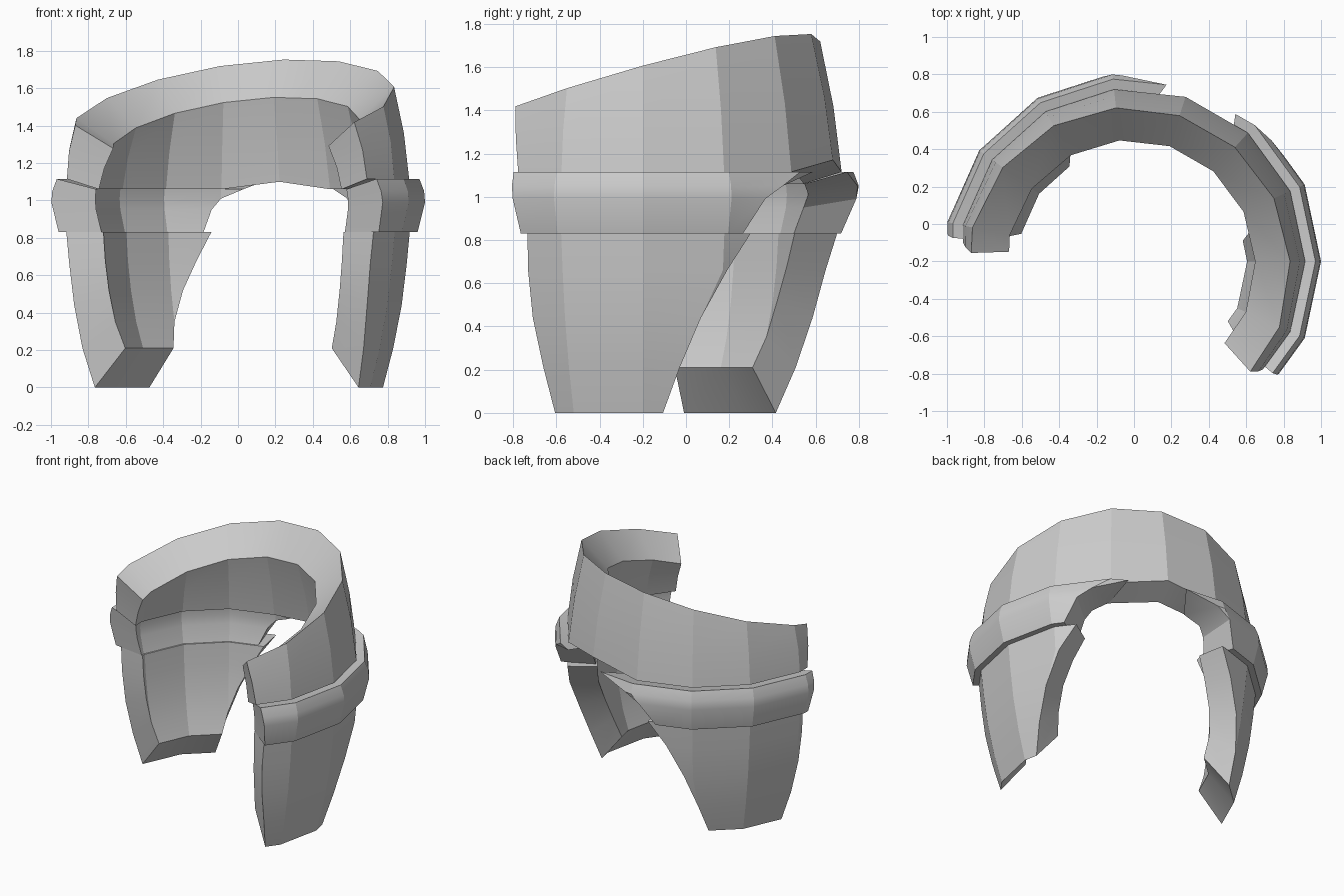
import bpy, bmesh, math

if "Cube" in bpy.data.objects:
    bpy.data.objects.remove(bpy.data.objects["Cube"])

CX, CY = -0.01, -0.20      # centre of the curved shell
AXIS = 67                  # direction of the shell's symmetry axis, degrees
STEP = 24                  # the shell follows a 15-sided polygon


def point(r, z, a):
    """Point on the 15-sided ring of radius r at angle a."""
    off = a % STEP - STEP / 2
    rr = r * math.cos(math.radians(STEP / 2)) / math.cos(math.radians(off))
    return CX + rr * math.cos(math.radians(a)), CY + rr * math.sin(math.radians(a)), z


def shell(name, outer, inner):
    """Thick curved panel. Each row is (start angle, end angle, f(a) -> (r, z)), bottom to top."""
    bm = bmesh.new()
    grid_angles = range(-48, 193, STEP)
    loop = []
    for lo, hi, f in outer + inner[::-1]:
        angles = [lo] + [min(max(a, lo), hi) for a in grid_angles] + [hi]
        loop.append([bm.verts.new(point(*f(a), a)) for a in angles])
    n, cols = len(loop), len(loop[0])
    for i in range(n):
        p, q = loop[i], loop[(i + 1) % n]
        for c in range(cols - 1):
            bm.faces.new((p[c], p[c + 1], q[c + 1], q[c]))
    for c in (0, cols - 1):                       # end walls
        for i in range(n // 2 - 1):
            bm.faces.new((loop[i][c], loop[i + 1][c], loop[n - 2 - i][c], loop[n - 1 - i][c]))
    bmesh.ops.remove_doubles(bm, verts=bm.verts, dist=0.0005)
    bmesh.ops.dissolve_degenerate(bm, edges=bm.edges, dist=0.0005)
    bmesh.ops.recalc_face_normals(bm, faces=bm.faces)
    mesh = bpy.data.meshes.new(name)
    bm.to_mesh(mesh)
    bm.free()
    obj = bpy.data.objects.new(name, mesh)
    bpy.context.collection.objects.link(obj)
    bpy.ops.object.select_all(action='DESELECT')
    obj.select_set(True)
    bpy.context.view_layer.objects.active = obj
    bpy.ops.object.shade_smooth_by_angle(angle=math.radians(22))
    return obj


def side_rows(profile, side):
    """Profile rows (r, z, front half-angle, back half-angle) placed on one side of the axis."""
    rows = []
    for r, z, front, back in profile:
        a, b = AXIS + side * front, AXIS + side * back
        rows.append((min(a, b), max(a, b), lambda ang, r=r, z=z: (r, z)))
    return rows


# Upper collar: top edge rises towards the back and slopes inwards
def top_z(a):
    return 1.498 + 0.257 * math.cos(math.radians(a - 65))


def top_outer(a):
    return 0.878 - 0.17 * (top_z(a) - 1.41), top_z(a)


def top_inner(a):
    return 0.672 - 0.07 * (top_z(a) - 1.41), 1.28 + 0.79 * (top_z(a) - 1.41)


def base_outer(a):
    return 0.925, 1.17 if abs(a - 72) < 1 else 1.115


def base_inner(a):
    return 0.75, 1.10 if abs(a - 72) < 1 else 1.06


def middle(f, g, bulge):
    def mid(a):
        (r0, z0), (r1, z1) = f(a), g(a)
        return (r0 + r1) / 2 + bulge, (z0 + z1) / 2
    return mid


def full(half, f):
    return AXIS - half, AXIS + half, f


shell("upper_collar",
      [full(106.5, base_outer), full(108, middle(base_outer, top_outer, 0.012)), full(110, top_outer)],
      [full(107, base_inner), full(107.5, middle(base_inner, top_inner, 0.01)), full(108.5, top_inner)])

# Raised belt and tapering lower guards, one on each side of the rear arch
belt_out = [(0.970, 0.83, 103.5, 38), (1.01, 0.99, 104.5, 32), (1.005, 1.05, 105, 26), (0.98, 1.115, 105.5, 12)]
belt_in = [(0.735, 0.83, 103, 37), (0.765, 0.95, 104, 33), (0.77, 1.01, 104.5, 29), (0.765, 1.06, 105, 20)]
lower_out = [(0.785, 0, 98.8, 60), (0.84, 0.21, 101, 55), (0.885, 0.44, 103, 49),
             (0.912, 0.66, 103.5, 41.5), (0.928, 0.83, 103, 33.7)]
lower_in = [(0.615, 0.21, 99, 56.4), (0.66, 0.35, 101, 53), (0.695, 0.52, 102.5, 47.5),
            (0.715, 0.68, 103, 40.5), (0.725, 0.83, 103, 33.7)]
for label, side in (("left", 1), ("right", -1)):
    shell("belt_" + label, side_rows(belt_out, side), side_rows(belt_in, side))
    shell("lower_guard_" + label, side_rows(lower_out, side), side_rows(lower_in, side))
